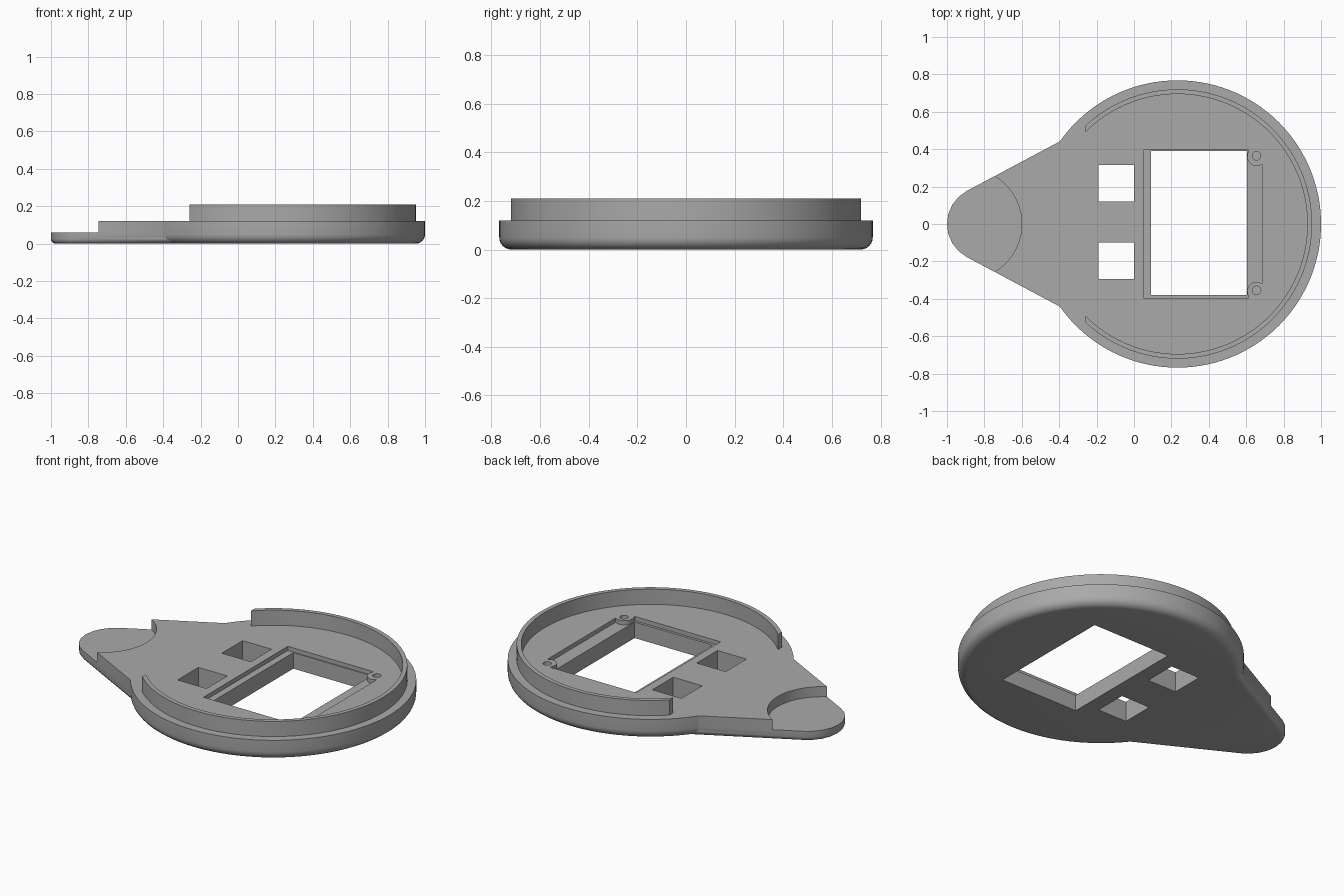
import bpy
import bmesh
from math import sin, cos, pi, radians, acos

if "Cube" in bpy.data.objects:
    bpy.data.objects.remove(bpy.data.objects["Cube"], do_unlink=True)

CX, RADIUS, TOP = 0.232, 0.768, 0.12   # disc centre, radius and plate top
SHIFT = 0.005                          # cut-outs sit slightly off centre

grey = bpy.data.materials.new("plain grey")
grey.diffuse_color = (0.4, 0.4, 0.4, 1)
grey.use_nodes = True
grey.node_tree.nodes["Principled BSDF"].inputs["Base Color"].default_value = (0.4, 0.4, 0.4, 1)


def arc(cx, cy, r, start, end, steps):
    """Points along an arc, angles in degrees."""
    angles = [radians(start + (end - start) * i / steps) for i in range(steps + 1)]
    return [(cx + r * cos(a), cy + r * sin(a)) for a in angles]


def box(x0, x1, y0, y1):
    return [(x0, y0), (x1, y0), (x1, y1), (x0, y1)]


def prism(name, outline, z0, z1, rounding=0.0, segments=6):
    """Extrude an outline upward, optionally rounding its bottom edge."""
    bm = bmesh.new()
    base = bm.faces.new([bm.verts.new((x, y, z0)) for x, y in outline])
    out = bmesh.ops.extrude_face_region(bm, geom=[base], use_keep_orig=True)
    for v in out["geom"]:
        if isinstance(v, bmesh.types.BMVert):
            v.co.z = z1
    bmesh.ops.recalc_face_normals(bm, faces=bm.faces)
    if rounding:
        rim = [e for e in bm.edges if all(abs(v.co.z - z0) < 1e-5 for v in e.verts)]
        bmesh.ops.bevel(bm, geom=rim, offset=rounding, segments=segments,
                        profile=0.5, affect='EDGES')
    mesh = bpy.data.meshes.new(name)
    bm.to_mesh(mesh)
    bm.free()
    mesh.materials.append(grey)
    obj = bpy.data.objects.new(name, mesh)
    bpy.context.collection.objects.link(obj)
    return obj


def combine(target, tool, operation):
    """Apply a boolean and discard the tool."""
    mod = target.modifiers.new("combine", 'BOOLEAN')
    mod.operation, mod.solver, mod.object = operation, 'EXACT', tool
    bpy.context.view_layer.objects.active = target
    bpy.ops.object.modifier_apply(modifier=mod.name)
    bpy.data.objects.remove(tool, do_unlink=True)


# Round base plate with a softened bottom edge
plate = prism("base_plate", arc(CX, 0, RADIUS, 0, 360, 120)[:-1], 0, TOP, 0.05)

# Tapered handle, merged into the plate
tip = arc(-0.8, 0, 0.2, 118, 242, 8)
handle = prism("handle", [(-0.3, 0.493)] + tip + [(-0.3, -0.493)], 0, TOP, 0.025, 4)
combine(plate, handle, 'UNION')

# Lowered thumb rest at the handle tip
combine(plate, prism("thumb_cut", arc(-0.897, 0, 0.297, 0, 360, 64)[:-1], 0.06, 0.3), 'DIFFERENCE')

# Shallow ledge around the window, leaving two rounded screw bosses
lower_boss = arc(0.655, -0.36, 0.05, 225, 53, 10)
upper_boss = [(x, -y) for x, y in reversed(lower_boss)]
ledge = ([(0.05, -0.395), (0.612, -0.395)] + lower_boss[1:] + [(0.685, -0.318), (0.685, 0.318)]
         + upper_boss[:-1] + [(0.612, 0.395), (0.05, 0.395)])
combine(plate, prism("ledge_cut", ledge, 0.095, 0.3), 'DIFFERENCE')

# Window and two square openings through the plate
for opening in (box(0.09, 0.603, -0.385 + SHIFT, 0.385 + SHIFT),
                box(-0.19, 0.0, 0.12, 0.315),
                box(-0.19, 0.0, -0.295, -0.1)):
    combine(plate, prism("opening_cut", opening, -0.1, 0.3), 'DIFFERENCE')

# Blind screw holes in the bosses
for side in (-1, 1):
    hole = arc(0.655, side * 0.36 + SHIFT, 0.023, 0, 360, 20)[:-1]
    combine(plate, prism("screw_cut", hole, 0.05, 0.3), 'DIFFERENCE')

# Raised rim, open toward the handle
OUTER, INNER, RIM_END = 0.72, 0.695, -0.26


def rim_arc(r, sign):
    a = acos((RIM_END - CX) / r) * 180 / pi * sign
    return arc(CX, 0, r, -a, a, 90)


rim = prism("raised_rim", rim_arc(OUTER, 1) + rim_arc(INNER, -1), TOP - 0.005, 0.21)

# Smooth the curved walls, keep the corners crisp
for obj in (plate, rim):
    bpy.ops.object.select_all(action='DESELECT')
    obj.select_set(True)
    bpy.context.view_layer.objects.active = obj
    bpy.ops.object.shade_smooth_by_angle(angle=radians(30))
